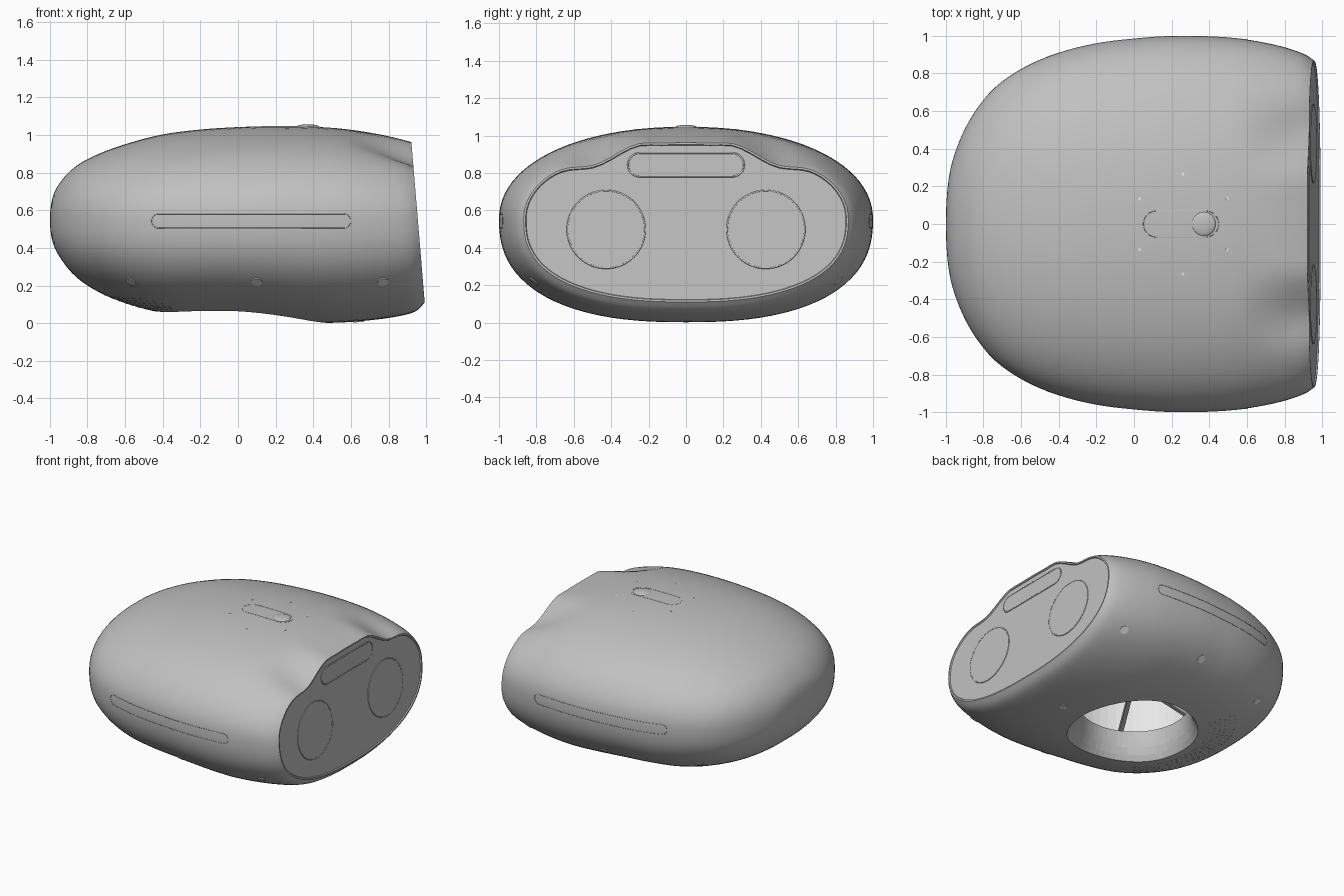
import bpy, bmesh, math
from mathutils import Vector, Matrix
from mathutils.bvhtree import BVHTree

if "Cube" in bpy.data.objects:
    bpy.data.objects.remove(bpy.data.objects["Cube"])


def material(name, value):
    m = bpy.data.materials.new(name)
    m.use_nodes = True
    m.diffuse_color = (value, value, value, 1)
    m.node_tree.nodes["Principled BSDF"].inputs["Base Color"].default_value = (value, value, value, 1)
    return m


GREY = material("body grey", 0.53)
LIGHT = material("light grey", 0.85)


def finish(bm, name, mat, smooth=True):
    bmesh.ops.recalc_face_normals(bm, faces=bm.faces)
    me = bpy.data.meshes.new(name)
    bm.to_mesh(me)
    bm.free()
    ob = bpy.data.objects.new(name, me)
    bpy.context.collection.objects.link(ob)
    me.materials.append(mat)
    if smooth:
        shade(ob)
    return ob


def shade(ob):
    bpy.ops.object.select_all(action='DESELECT')
    ob.select_set(True)
    bpy.context.view_layer.objects.active = ob
    bpy.ops.object.shade_smooth_by_angle(angle=math.radians(30))


def smoothstep(a, b, x):
    t = min(1, max(0, (x - a) / (b - a)))
    return t * t * (3 - 2 * t)


# Body stations: x, top z, bottom z, half width
STATIONS = [
    (-1.0, .55, .55, 0), (-.985, .67, .43, .24), (-.94, .755, .34, .41), (-.86, .835, .245, .575),
    (-.74, .9, .165, .725), (-.58, .957, .1, .835), (-.4, 1.003, .055, .91), (-.2, 1.029, .04, .96),
    (0, 1.042, .032, .985), (.2, 1.047, .018, .999), (.42, 1.043, .002, .996), (.6, 1.03, .008, .98),
    (.78, 1.004, .03, .945), (.9, .978, .06, .905), (.957, .962, .11, .868)]
MID, STEPS, SIDES = .55, 4, 96


def face_x(z):
    return .957 - (z - .535) * .083


def spline(pts, steps):
    first = (pts[1][0], pts[1][2], pts[1][1], -pts[1][3])
    ext = [first] + pts + [pts[-1]]
    out = []
    for i in range(1, len(ext) - 2):
        p = [Vector(q) for q in ext[i - 1:i + 3]]
        for k in range(steps):
            t = k / steps
            out.append(p[1] + (p[2] - p[0]) * t / 2 + (p[0] * 2 - p[1] * 5 + p[2] * 4 - p[3]) * t * t / 2
                       + (p[1] * 3 - p[0] - p[2] * 3 + p[3]) * t ** 3 / 2)
    return out + [Vector(pts[-1])]


def section(station):
    x, top, bottom, half = station
    w, lean = smoothstep(.55, .95, x), smoothstep(.3, .957, x)
    ring = []
    for i in range(SIDES):
        a = 2 * math.pi * i / SIDES
        c, s = math.cos(a), math.sin(a)
        power = 2 / (2.15 if s > 0 else 2.45)  # fuller below than above
        y = half * math.copysign(abs(c) ** power, c)
        z = MID + math.copysign(abs(s) ** power, s) * ((top - MID) if s > 0 else (MID - bottom))
        if s > 0:  # scooped shoulders beside the raised brow
            z += w * (.012 * math.exp(-((abs(y) - .25) / .08) ** 2) - .058 * math.exp(-((abs(y) - .49) / .14) ** 2))
        ring.append((x + lean * (face_x(z) - .957), y, z))
    return ring


# Body shell
bm = bmesh.new()
stations = spline(STATIONS, STEPS)
tip = bm.verts.new((-1, 0, MID))
rings = [[bm.verts.new(p) for p in section(s)] for s in stations[1:]]
for i in range(SIDES):
    j = (i + 1) % SIDES
    bm.faces.new((tip, rings[0][i], rings[0][j]))
    for a, b in zip(rings, rings[1:]):
        bm.faces.new((a[i], b[i], b[j], a[j]))
cap = bm.faces.new(rings[-1])
bmesh.ops.recalc_face_normals(bm, faces=bm.faces)
bmesh.ops.inset_region(bm, faces=[cap], thickness=.01, depth=0)
bmesh.ops.inset_region(bm, faces=[cap], thickness=.004, depth=-.008)
body = finish(bm, "body_shell", GREY)

# Flared opening underneath, leading into a wider hollow
bm = bmesh.new()
profile = [(0, -.05), (.48, -.05), (.465, .02), (.445, .06), (.42, .1), (.4, .15), (.39, .2), (.385, .27),
           (.6, .29), (.6, .84), (0, .84)]
pv = [bm.verts.new((r, 0, z)) for r, z in profile]
pe = [bm.edges.new(e) for e in zip(pv, pv[1:])]
bmesh.ops.spin(bm, geom=pv + pe, axis=(0, 0, 1), cent=(0, 0, 0), angle=2 * math.pi, steps=64)
bmesh.ops.remove_doubles(bm, verts=bm.verts, dist=.0001)
cutter = finish(bm, "opening_cutter", GREY, False)
cutter.hide_render = True
mod = body.modifiers.new("opening", 'BOOLEAN')
mod.object, mod.operation, mod.solver = cutter, 'DIFFERENCE', 'EXACT'
shade(body)
bpy.ops.object.modifier_apply(modifier=mod.name)
bpy.data.objects.remove(cutter)
body.data.materials.clear()
for m in (GREY, LIGHT):
    body.data.materials.append(m)
for f in body.data.polygons:
    c = f.center
    f.material_index = int(math.hypot(c.x, c.y) < .61 and .275 < c.z < .845)
shade(body)

bm = bmesh.new()
bm.from_mesh(body.data)
tree = BVHTree.FromBMesh(bm)
bm.free()


def cast(origin, direction):
    hit, normal, _, _ = tree.ray_cast(Vector(origin), Vector(direction))
    return hit, normal


def discs(name, spots, radius, mat, depth=.008, segments=24):
    bm = bmesh.new()
    for origin, direction in spots:
        p, n = cast(origin, direction)
        if n.dot(Vector(direction)) > 0:
            n = -n
        rot = n.to_track_quat('Z', 'Y').to_matrix().to_4x4()
        bmesh.ops.create_cone(bm, cap_ends=True, segments=segments, radius1=radius, radius2=radius,
                              depth=depth, matrix=Matrix.Translation(p) @ rot)
    return finish(bm, name, mat)


def pill(cx, cy, length, height, n=16):
    r, half = height / 2, length / 2 - height / 2
    pts = []
    for side in (1, -1):
        for i in range(n + 1):
            a = math.pi * (i / n - .5)
            pts.append((cx + side * (half + r * math.cos(a)), cy + side * r * math.sin(a)))
        for i in range(1, n):
            pts.append((cx + side * half * (1 - 2 * i / n), cy + side * r))
    return pts


def trim(name, points, direction, radius):
    cu = bpy.data.curves.new(name, 'CURVE')
    cu.dimensions, cu.bevel_depth, cu.bevel_resolution = '3D', radius, 1
    sp = cu.splines.new('POLY')
    sp.points.add(len(points) - 1)
    for p, start in zip(sp.points, points):
        p.co = (*cast(start, direction)[0], 1)
    sp.use_cyclic_u = True
    ob = bpy.data.objects.new(name, cu)
    cu.materials.append(GREY)
    bpy.context.collection.objects.link(ob)


# Long side slots and vent holes on front and back
for name, s in (("front", -1), ("back", 1)):
    trim(name + "_slot_rim", [(x, 2 * s, z) for x, z in pill(.07, .543, 1.06, .075)], (0, -s, 0), .002)
    discs(name + "_side_holes", [((x, 2 * s, .22), (0, -s, 0)) for x in (-.57, .1, .77)], .029, LIGHT)
discs("underside_hole", [((.64, 0, -1), (0, 0, 1))], .029, LIGHT)

# Top button, its outline and the pin holes
trim("top_button_outline", [(x, y, 2) for x, y in pill(.25, 0, .4, .14)], (0, 0, -1), .0015)
bm = bmesh.new()
bmesh.ops.create_uvsphere(bm, u_segments=32, v_segments=16, radius=.065,
                          matrix=Matrix.Translation((.37, 0, 1.04)) @ Matrix.Diagonal((1, 1, .26, 1)))
finish(bm, "top_button", GREY)
pins = [(x, s * y) for x, y in ((.26, .265), (.03, .135), (.495, .135)) for s in (1, -1)]
discs("top_pin_holes", [((x, y, 2), (0, 0, -1)) for x, y in pins], .008, LIGHT, .004, 12)

# Perforated arc under the rounded end
holes = []
for row in range(6):
    for k in range(-12, 13):
        a, r = math.pi + math.radians(4 * k + 2 * (row % 2)), .53 + .035 * row
        holes.append(((r * math.cos(a), r * math.sin(a), -1), (0, 0, 1)))
discs("perforations", holes, .007, GREY, .003, 8)


# Flat end panel: two round windows and a slot window, each with a fine rim
def panel_plate(name, outline):
    bm = bmesh.new()
    f = bm.faces.new([bm.verts.new((face_x(z) - .009, y, z)) for y, z in outline])
    top = bmesh.ops.extrude_face_region(bm, geom=[f])
    verts = [v for v in top["geom"] if isinstance(v, bmesh.types.BMVert)]
    bmesh.ops.translate(bm, verts=verts, vec=(.004, 0, 0))
    finish(bm, name, GREY, False)
    trim(name + "_rim", [(2, y, z) for y, z in outline], (-1, 0, 0), .005)


for name, s in (("front", -1), ("back", 1)):
    circle = [(s * .427 + .207 * math.cos(i * math.pi / 32), .498 + .207 * math.sin(i * math.pi / 32)) for i in range(64)]
    panel_plate(name + "_round_window", circle)
panel_plate("slot_window", pill(0, .843, .62, .125))

# Hub and struts inside the hollow
bm = bmesh.new()
bmesh.ops.create_cone(bm, cap_ends=True, segments=32, radius1=.07, radius2=.1, depth=.14,
                      matrix=Matrix.Translation((0, 0, .42)))
for k in range(6):
    m = Matrix.Rotation(k * math.pi / 3, 4, 'Z') @ Matrix.Translation((.32, 0, .4)) @ Matrix.Rotation(.2, 4, 'Y')
    bmesh.ops.create_cube(bm, size=1, matrix=m @ Matrix.Diagonal((.56, .03, .04, 1)))
finish(bm, "inner_hub_and_struts", GREY)
